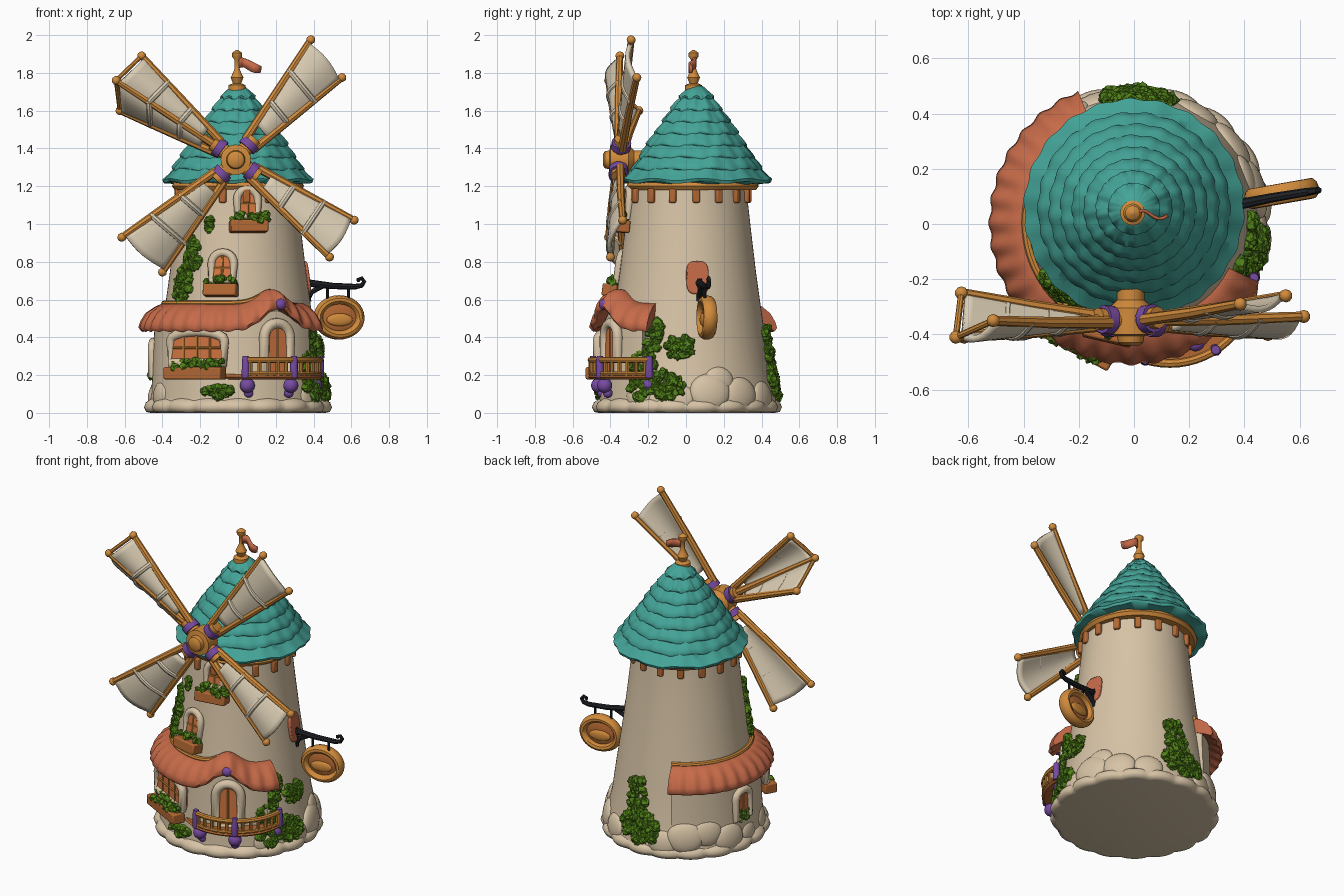
import bpy, bmesh, math, random
from mathutils import Matrix, Vector as V

if "Cube" in bpy.data.objects:
    bpy.data.objects.remove(bpy.data.objects["Cube"])
random.seed(4)
pi, rad = math.pi, math.radians
I = Matrix.Identity(4)

def mat(name, r, g, b):
    m = bpy.data.materials.new(name)
    m.diffuse_color = [(c / 255) ** 2.2 for c in (r, g, b)] + [1]
    m.use_nodes = True
    m.node_tree.nodes["Principled BSDF"].inputs["Base Color"].default_value = m.diffuse_color
    return m
STONE = mat("cream_plaster", 214, 194, 164)
CLOTH = mat("sail_cloth", 218, 204, 178)
TEAL = mat("teal_tiles", 70, 163, 151)
TERRA = mat("terracotta", 197, 106, 74)
WOOD = mat("honey_wood", 208, 138, 62)
BROWN = mat("brown_wood", 178, 104, 54)
GREEN = mat("leaf_green", 82, 128, 30)
PURPLE = mat("purple_trim", 118, 76, 160)
BLACK = mat("black_iron", 36, 38, 42)
PANE = mat("orange_panel", 210, 118, 66)

def done(bm, name, material, angle=40):
    bmesh.ops.recalc_face_normals(bm, faces=bm.faces)
    for f in bm.faces: f.smooth = angle > 0
    me = bpy.data.meshes.new(name)
    bm.to_mesh(me); bm.free()
    if angle: me.set_sharp_from_angle(angle=rad(angle))
    me.materials.append(material)
    ob = bpy.data.objects.new(name, me)
    bpy.context.collection.objects.link(ob)
    return ob

def skin(bm, rings, wrap, closed):
    n, m = len(rings), len(rings[0])
    for i in range(n if closed else n - 1):
        for j in range(m if wrap else m - 1):
            a, b = rings[i], rings[(i + 1) % n]
            bm.faces.new((a[j], a[(j + 1) % m], b[(j + 1) % m], b[j]))
    if wrap and not closed:
        bm.faces.new(rings[0]); bm.faces.new(rings[-1])

def tube(bm, pts, r, n=8, closed=False, M=I):
    pts = [M @ V(p) for p in pts]
    N, u, rings = len(pts), None, []
    for i, p in enumerate(pts):
        a = pts[i - 1] if i or closed else p
        b = pts[(i + 1) % N] if closed or i < N - 1 else p
        t = (b - a).normalized()
        u = t.orthogonal() if u is None else u - t * u.dot(t)
        u.normalize(); w = t.cross(u)
        q = r[i] if isinstance(r, (list, tuple)) else r
        rings.append([bm.verts.new(p + (u * math.cos(2*pi*j/n) + w * math.sin(2*pi*j/n)) * q) for j in range(n)])
    skin(bm, rings, True, closed)

def lathe(bm, prof, c=(0, 0), n=96, f=None, a0=0, a1=360):
    full = a1 - a0 == 360
    cols = []
    for i in range(n if full else n + 1):
        a = rad(a0 + (a1 - a0) * i / n)
        col = []
        for k, (r, z) in enumerate(prof):
            if f: r, z = f(a, k, r, z)
            col.append(bm.verts.new((c[0] + r*math.cos(a), c[1] + r*math.sin(a), z)))
        cols.append(col)
    if full:
        skin(bm, [list(x) for x in zip(*cols)], True, False)
    else:
        skin(bm, cols, True, False)

def ball(bm, p, s, M=I, sub=3, jit=0):
    s = V(s) if isinstance(s, tuple) else V((s, s, s))
    vs = bmesh.ops.create_icosphere(bm, subdivisions=sub, radius=1, matrix=M @ Matrix.LocRotScale(V(p), None, s))["verts"]
    c = M @ V(p)
    if jit:
        for v in vs: v.co = c + (v.co - c) * random.uniform(1 - jit, 1 + jit)

def box(bm, p, s, M=I):
    bmesh.ops.create_cube(bm, size=1, matrix=M @ Matrix.LocRotScale(V(p), None, V(s)))

def bevel(ob, w):
    m = ob.modifiers.new("soft_edges", "BEVEL"); m.width = w; m.segments = 2

WALL = [(.475, .02), (.458, .12), (.43, .25), (.41, .4), (.385, .57), (.36, .75), (.336, .95), (.317, 1.12), (.312, 1.2)]
def R(z):
    for (r0, z0), (r1, z1) in zip(WALL, WALL[1:]):
        if z <= z1: return r0 + (r1 - r0) * (z - z0) / (z1 - z0)
    return .312
def radial(ang, r, z=0, tilt=0):  # local x sideways, -y outwards
    a = rad(ang)
    return (Matrix.Translation((r*math.cos(a), .01 + r*math.sin(a), z)) @ Matrix.Rotation(a + pi/2, 4, 'Z')
            @ Matrix.Rotation(tilt, 4, 'X'))

# tower wall, scalloped footing and boulders
bm = bmesh.new(); lathe(bm, WALL, (0, .01)); done(bm, "tower_wall", STONE)
bm = bmesh.new()
lathe(bm, [(.45, 0), (.475, .005), (.487, .03), (.477, .055), (.44, .08)], (0, .005), 160,
      lambda a, k, r, z: (r - .006 + .022 * abs(math.sin(9 * a)) ** .6, z))
done(bm, "footing", STONE, 60)
bm = bmesh.new()
for a, z, s in [(15, .11, .1), (38, .1, .09), (-5, .08, .07), (60, .09, .08), (125, .13, .1), (142, .15, .085),
                (160, .1, .09), (108, .09, .08), (180, .09, .06), (205, .1, .07), (22, .17, .075), (325, .09, .07)]:
    ball(bm, (0, 0, 0), (s * 1.1, s * .42, s), radial(a, R(z) - .012, z, -.15))
done(bm, "boulders", STONE, 60)

# lower storey wall and its tiled roof, humped over the door
DOOR = 297
hump = lambda a: math.exp(-((math.degrees(a) - DOOR) / 14) ** 2)
bm = bmesh.new()
lathe(bm, [(.3, .01), (.468, .01), (.452, .2), (.442, .47), (.3, .52)], (0, .005), 80,
      lambda a, k, r, z: (r, z + (.07 * hump(a) if z > .4 else 0)), 114, 328)
done(bm, "lower_wall", STONE)
bm = bmesh.new()
lathe(bm, [(.36, .57), (.39, .58), (.43, .562), (.475, .525), (.503, .48), (.513, .448), (.5, .432), (.46, .455), (.36, .5)],
      (-.01, .005), 200, lambda a, k, r, z: (r + .005 * math.cos(36 * a) * (r > .47),
      z + .004 * math.cos(36 * a) * (r > .47) + hump(a) * (.075 + .4 * max(0, r - .39))), 112, 335)
done(bm, "lower_roof", TERRA, 60)
bm = bmesh.new()
tube(bm, [(.392 * math.cos(rad(a)), .005 + .392 * math.sin(rad(a)), .58 + .06 * hump(rad(a))) for a in range(113, 290, 4)], .015)
done(bm, "roof_rail", WOOD)
bm = bmesh.new(); ball(bm, (0, 0, 0), (.03, .025, .03), radial(DOOR, .5, .575)); done(bm, "gable_ornament", PURPLE)

# main cone roof in overlapping tiers
prof = []
T = 8
rr = lambda s: .035 + .345 * s ** .93
zz = lambda s: 1.73 - .5 * s
for i in range(T):
    s0, s1 = i / T, (i + 1) / T
    prof += [(rr(s0), zz(s0)), (rr((s0 + s1) / 2) + .009, zz((s0 + s1) / 2)), (rr(s1) + .009, zz(s1) + .006), (rr(s1) + .006, zz(s1) - .004)]
prof[-2:] = [(.398, 1.236), (.392, 1.22)]
prof += [(.33, 1.215), (.05, 1.215)]
bm = bmesh.new()
lathe(bm, prof, (0, .055), 130, lambda a, k, r, z: (r * (1 + .01 * math.cos(22 * a + (k // 4) * 2.1)),
      z + .006 * math.cos(9 * a + (k // 4) * 1.7) * (z < 1.68)))
done(bm, "cone_roof", TEAL, 60)
bm = bmesh.new()
lathe(bm, [(.30, 1.18), (.335, 1.18), (.35, 1.2), (.34, 1.222), (.3, 1.222)], (0, .035))
done(bm, "eave_ring", WOOD)
bm = bmesh.new()
for k in range(16): box(bm, (0, 0, 0), (.038, .035, .075), radial(k * 22.5 + 8, .32, 1.15))
bevel(done(bm, "eave_brackets", BROWN), .008)

# finial and flag
bm = bmesh.new()
lathe(bm, [(.045, 1.7), (.045, 1.735), (.022, 1.745), (.034, 1.775), (.022, 1.8), (.014, 1.82), (.014, 1.87), (.026, 1.885),
           (.027, 1.905), (.005, 1.922)], (-.005, .04), 20)
done(bm, "finial", WOOD)
bm = bmesh.new()
top, bot = [], []
for i in range(9):
    t = i / 8
    y = .04 + .015 * math.sin(t * 6)
    top.append(bm.verts.new((.0 + .12 * t, y, 1.885 - .05 * t ** 1.5)))
    bot.append(bm.verts.new((.0 + .115 * t, y, 1.825 + .01 * math.sin(t * 6) - .02 * t)))
skin(bm, [top, bot], False, False)
done(bm, "flag", TERRA).modifiers.new("thickness", "SOLIDIFY").thickness = .012

# sail hub and axle
H = V((-.012, -.355, 1.34))
bm = bmesh.new()
tube(bm, [H + V((0, d, 0)) for d in (-.085, -.075, -.05, -.045, .05, .08, .15)], [.03, .045, .05, .08, .08, .05, .05], 24)
done(bm, "sail_hub", WOOD)

# sails: spars, tip knobs, cloth panels and ribs
SAILS = [[(.385, -.29, 1.975), (.55, -.26, 1.775)], [(-.51, -.35, 1.89), (-.645, -.41, 1.76), (-.625, -.25, 1.6)],
         [(-.615, -.41, .93), (-.4, -.33, .745)], [(.615, -.335, 1.02), (.485, -.40, .825)]]
wood, cloth, ribs, bands = (bmesh.new() for _ in range(4))
for tips in SAILS:
    tips = [V(t) for t in tips]
    d = ((tips[0] + tips[-1]) / 2 - H).normalized()
    side = (tips[0] - tips[-1]).normalized()
    m = len(tips) - 1
    inner = [H + d * .11 + side * .034 * (1 - 2 * i / m) for i in range(m + 1)]
    tube(wood, [H, H + d * .15], .04, 12)
    tube(bands, [H + d * .085, H + d * .125], .052, 14)
    for a, b in zip(inner, tips):
        tube(wood, [a, a.lerp(b, .5) + V((0, -.004, 0)), b], [.023, .021, .018])
        ball(wood, b, .024, sub=2)
    for i in range(m):
        def at(u, v, a=inner[i], b=inner[i + 1], c=tips[i], e=tips[i + 1]):
            p = a.lerp(c, u).lerp(b.lerp(e, u), v)
            return p + V((0, -.024 * math.sin(pi * v) * (.4 + u), 0)) + d * .02 * math.sin(pi * v) * (u > .9) * (2 - m)
        skin(cloth, [[cloth.verts.new(at(.16 + .81 * p / 16, q / 8)) for q in range(9)] for p in range(17)], False, False)
        for u in (.38, .68): tube(ribs, [at(u, -.06 + 1.12 * q / 8) + V((0, -.006, 0)) for q in range(9)], .018)
        if m == 2: tube(wood, [tips[i], tips[i + 1]], .012)
done(wood, "sail_spars", WOOD); done(ribs, "sail_ribs", CLOTH); done(bands, "sail_bands", PURPLE)
s = done(cloth, "sail_panels", CLOTH).modifiers.new("thickness", "SOLIDIFY"); s.thickness = .024; s.offset = 0

# windows and door: frame, panel, bars, flower box
leaves, frames, panes, bars, boxes = (bmesh.new() for _ in range(5))
def opening(M, hw, z0, z1, h, fr, boxw=0):
    arch = [(-hw, 0, z0)] + [(-hw * math.cos(pi*i/10), 0, z1 + h * math.sin(pi*i/10)) for i in range(11)] + [(hw, 0, z0)]
    tube(frames, arch, fr, 10, True, M)
    a = [panes.verts.new(M @ V((x, -.008, z))) for x, y, z in arch]
    b = [panes.verts.new(M @ V((x, .05, z))) for x, y, z in arch]
    skin(panes, [a, b], True, False)
    n = 4 if hw > .1 else 2
    for i in range(1, n):
        x = -hw + 2 * hw * i / n
        tube(bars, [(x, -.008, z0), (x, -.008, z1 + h * .9)], .006, 6, False, M)
    if boxw:
        tube(bars, [(-hw, -.008, (z0 + z1) / 2 + .02), (hw, -.008, (z0 + z1) / 2 + .02)], .006, 6, False, M)
        box(boxes, (0, -.03, z0 - .055), (boxw, .08, .065), M)
        for i in range(int(boxw * 75)):
            ball(leaves, (random.uniform(-.47, .47) * boxw, -.03 + random.uniform(-.03, .03), z0 - .015 + random.uniform(-.015, .025)),
                 random.uniform(.016, .025), M, 2, .28)
opening(radial(-81, R(1.08) + .004, 1.08, -.1), .055, -.04, .05, .055, .022, .2)
opening(radial(-103, R(.77) + .004, .77, -.13), .06, -.07, .02, .06, .022, .18)
opening(radial(-118, .456), .16, .265, .385, .045, .026, .34)
opening(radial(174, .45), .06, .2, .33, .045, .024)
opening(radial(DOOR, .455), .075, .2, .4, .075, .028)
done(frames, "window_frames", STONE, 60); done(panes, "window_panels", PANE); done(bars, "window_bars", WOOD)
bevel(done(boxes, "flower_boxes", BROWN), .008)

# ivy patches: angle, height, spreads, count
for a, z, da, dz, n in [(-32, .2, 9, .13, 70), (-14, .15, 10, .07, 60), (-6, .35, 9, .06, 40), (-25, .42, 5, .1, 35),
                        (88, .17, 15, .09, 95), (84, .36, 8, .1, 45), (-141, .68, 8, .1, 60), (-133, .85, 7, .1, 40),
                        (-117, 1.0, 3, .03, 10), (-103, .11, 9, .025, 22), (174, .22, 6, .03, 18)]:
    for _ in range(n):
        t, q = random.uniform(-1, 1), random.uniform(-1, 1)
        q = z + q * dz * math.sqrt(1 - .7 * t * t)
        ball(leaves, (0, 0, 0), random.uniform(.015, .028),
             radial(a + t * da, R(q) + (.004 if q > .5 else .012), q), 2, .32)
done(leaves, "ivy_and_flowers", GREEN, 0)

# balcony: deck, rails, balusters, purple posts and corbels
P = lambda a, z, r=.305: V((.13 + r * math.cos(rad(a)), -.2 + r * math.sin(rad(a)), z))
bm = bmesh.new()
lathe(bm, [(.2, .178), (.305, .178), (.318, .19), (.31, .205), (.1, .205)], (.13, -.2), 48)
done(bm, "balcony_deck", BROWN)
bm = bmesh.new()
tube(bm, [P(a, .28) for a in range(-108, 3, 6)], .016)
tube(bm, [P(a, .208) for a in range(-108, 3, 6)], .012)
for a in range(-102, 0, 9): tube(bm, [P(a, .2), P(a, .285)], .011)
done(bm, "balcony_rail", WOOD)
bm = bmesh.new()
for a in (-107, -57, 1):
    tube(bm, [P(a, z) for z in (.185, .2, .28, .3)], [.02, .022, .02, .016], 10)
    for z, r, s in ((.145, .275, .04), (.105, .255, .026)): ball(bm, P(a, z, r), s)
done(bm, "balcony_posts", PURPLE)

# side plaque, iron bracket and hanging round sign
bm = bmesh.new()
M = radial(8, R(.72) - .002, .715, -.13)
ring = [(.06 * math.copysign(abs(math.cos(t)) ** .6, math.cos(t)), .088 * math.copysign(abs(math.sin(t)) ** .6, math.sin(t)))
        for t in (2 * pi * i / 24 for i in range(24))]
skin(bm, [[bm.verts.new(M @ V((x, y, z))) for x, z in ring] for y in (-.014, .04)], True, False)
bevel(done(bm, "side_plaque", TERRA), .006)
bm = bmesh.new()
tube(bm, [(.35, .065, .69), (.5, .095, .672), (.62, .115, .668), (.655, .12, .675), (.668, .122, .695), (.655, .12, .713),
          (.635, .117, .705), (.637, .117, .693)], [.02, .017, .015, .013, .012, .011, .01, .008])
tube(bm, [(.37, .07, .6), (.39, .075, .64), (.45, .085, .672)], .013)
tube(bm, [(.372, .07, .59), (.366, .07, .71)], .016)
for x in (.475, .585): tube(bm, [(x, .06 + .07 * x, .67), (x, .06 + .07 * x, .59)], .008)
done(bm, "sign_bracket", BLACK)
S = Matrix.Translation((.535, .11, .505)) @ Matrix.Rotation(rad(10), 4, 'Z')
bm = bmesh.new()
tube(bm, [(.112 * math.cos(t), 0, .093 * math.sin(t)) for t in (2 * pi * i / 32 for i in range(32))], .025, 10, True,
     S @ Matrix.Diagonal((1, 1.5, 1, 1)))
for v in bm.verts:  # widen the rim in depth
    q = S.inverted() @ v.co; q.y *= 1.5; v.co = S @ q
done(bm, "sign_rim", WOOD)
bm = bmesh.new()
ball(bm, (0, 0, 0), (.105, .022, .088), S)
done(bm, "sign_face", BROWN)
bm = bmesh.new()
for y in (-.02, .02): ball(bm, (0, y, -.012), (.07, .014, .034), S)
done(bm, "sign_emblem", WOOD)
